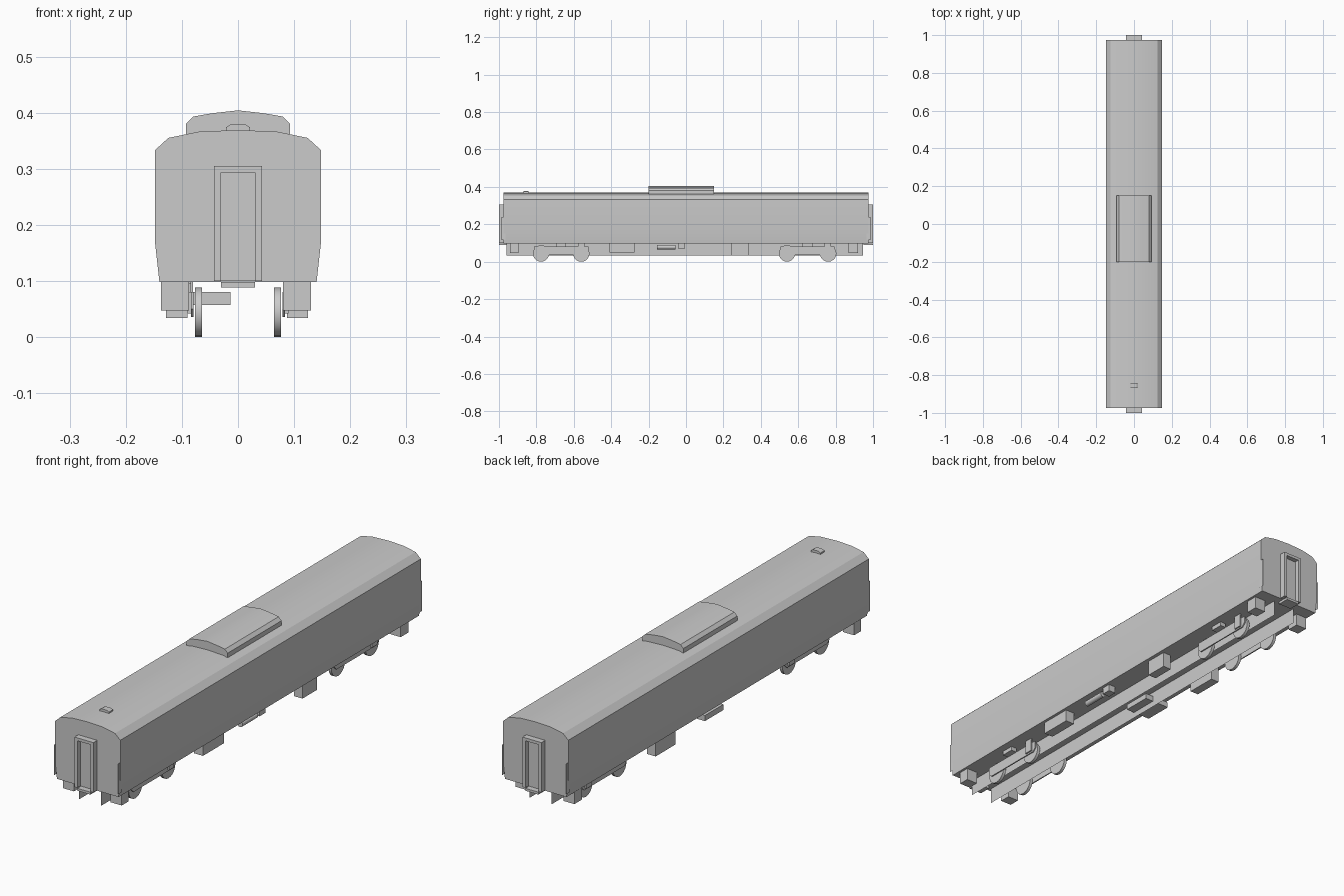
import bpy, bmesh, math

if "Cube" in bpy.data.objects:
    bpy.data.objects.remove(bpy.data.objects["Cube"])


def finish(name, bm, smooth=None):
    bmesh.ops.recalc_face_normals(bm, faces=bm.faces)
    me = bpy.data.meshes.new(name)
    bm.to_mesh(me)
    bm.free()
    ob = bpy.data.objects.new(name, me)
    bpy.context.collection.objects.link(ob)
    if smooth:
        bpy.ops.object.select_all(action='DESELECT')
        ob.select_set(True)
        bpy.context.view_layer.objects.active = ob
        bpy.ops.object.shade_smooth_by_angle(angle=math.radians(smooth))
    return ob


def extrude(name, pts, axis, a, b, smooth=None):
    """Closed profile extruded along x (pts are y,z) or y (pts are x,z)."""
    bm = bmesh.new()
    place = (lambda p, d: (d, p[0], p[1])) if axis == 'x' else (lambda p, d: (p[0], d, p[1]))
    va = [bm.verts.new(place(p, a)) for p in pts]
    vb = [bm.verts.new(place(p, b)) for p in pts]
    bm.faces.new(va)
    bm.faces.new(vb[::-1])
    n = len(pts)
    for i in range(n):
        bm.faces.new((va[i], va[(i + 1) % n], vb[(i + 1) % n], vb[i]))
    return finish(name, bm, smooth)


def box(name, x0, x1, y0, y1, z0, z1):
    return extrude(name, [(x0, z0), (x1, z0), (x1, z1), (x0, z1)], 'y', y0, y1)


def sheet(name, x, y0, y1, z0, z1):
    bm = bmesh.new()
    bm.faces.new([bm.verts.new((x, y, z)) for y, z in
                  ((y0, z0), (y1, z0), (y1, z1), (y0, z1))])
    return finish(name, bm)


def mirrored(half):
    """Mirror a right-half profile across x = 0."""
    return half + [(-x, z) for x, z in reversed(half) if x > 0]


def circle(cu, cv, r, n):
    return [(cu + r * math.cos(2 * math.pi * i / n), cv + r * math.sin(2 * math.pi * i / n))
            for i in range(n)]


# Carriage body with arched roof
extrude('carriage_body', mirrored([(0.14, 0.098), (0.148, 0.17), (0.148, 0.333),
                                   (0.124, 0.355), (0.07, 0.366), (0, 0.369)]),
        'y', -0.975, 0.975, 25)

# Roof air conditioner and small vent
extrude('roof_air_unit', mirrored([(0.093, 0.358), (0.093, 0.38), (0.08, 0.393),
                                   (0.045, 0.399), (0, 0.404)]), 'y', -0.20, 0.15, 30)
extrude('roof_vent', mirrored([(0.021, 0.366), (0.021, 0.374), (0.013, 0.379)]),
        'y', -0.868, -0.842)

# Gangways, foot plates and corner plates on both ends
for e, end in ((-1, 'front'), (1, 'rear')):
    def ends(a, b):
        return sorted((e * a, e * b))
    box(end + '_gangway_door', -0.03, 0.03, *ends(0.974, 0.98), 0.10, 0.293)
    for s in (-1, 1):
        box(end + '_gangway_post', *sorted((s * 0.03, s * 0.043)), *ends(0.974, 1.0), 0.10, 0.305)
        sheet(end + '_corner_plate', s * 0.146, *ends(0.965, 0.986), 0.115, 0.24)
    box(end + '_gangway_top', -0.03, 0.03, *ends(0.974, 1.0), 0.293, 0.305)
    box(end + '_foot_plate', -0.03, 0.03, *ends(0.95, 1.0), 0.088, 0.098)

# Long frame skirts under the floor
for s in (-1, 1):
    sheet('frame_skirt', s * 0.05, -0.96, 0.945, 0.032, 0.098)

# Bogies: wheels, side frames, springs
for y_wheels in ((-0.775, -0.56), (0.54, 0.76)):
    yc = sum(y_wheels) / 2
    for s in (-1, 1):
        for y in y_wheels:
            extrude('wheel', circle(y, 0.044, 0.044, 20), 'x', s * 0.064, s * 0.077, 40)
        extrude('bogie_side_frame',
                [(yc - 0.145, 0.05), (yc - 0.13, 0.036), (yc + 0.13, 0.036), (yc + 0.145, 0.05),
                 (yc + 0.145, 0.08), (yc - 0.145, 0.08)], 'x', s * 0.079, s * 0.084)
        box('bogie_spring', *sorted((s * 0.084, s * 0.11)), yc - 0.027, yc + 0.027, 0.079, 0.096)
        box('bogie_bracket', *sorted((s * 0.084, s * 0.09)), yc + 0.09, yc + 0.125, 0.042, 0.098)

# Boarding steps at the four corners
for y0, y1 in ((-0.94, -0.895), (0.87, 0.92)):
    box('right_step_box', 0.08, 0.13, y0, y1, 0.047, 0.099)
    box('left_step_box', -0.137, -0.087, y0, y1, 0.047, 0.099)

# Underfloor equipment
box('right_equipment_front', 0.087, 0.128, -0.41, -0.275, 0.048, 0.099)
box('right_equipment_rear', 0.087, 0.125, 0.24, 0.335, 0.034, 0.099)
box('left_equipment_rear', -0.128, -0.09, 0.25, 0.38, 0.034, 0.099)
box('left_equipment_middle', -0.128, -0.013, -0.06, 0.06, 0.057, 0.08)
box('left_equipment_hanger', -0.09, -0.08, -0.05, 0.05, 0.08, 0.099)
extrude('air_tank', circle(0.118, 0.078, 0.012, 12), 'y', -0.155, -0.055, 40)
box('tank_valve_box', 0.095, 0.128, -0.043, -0.005, 0.07, 0.099)
